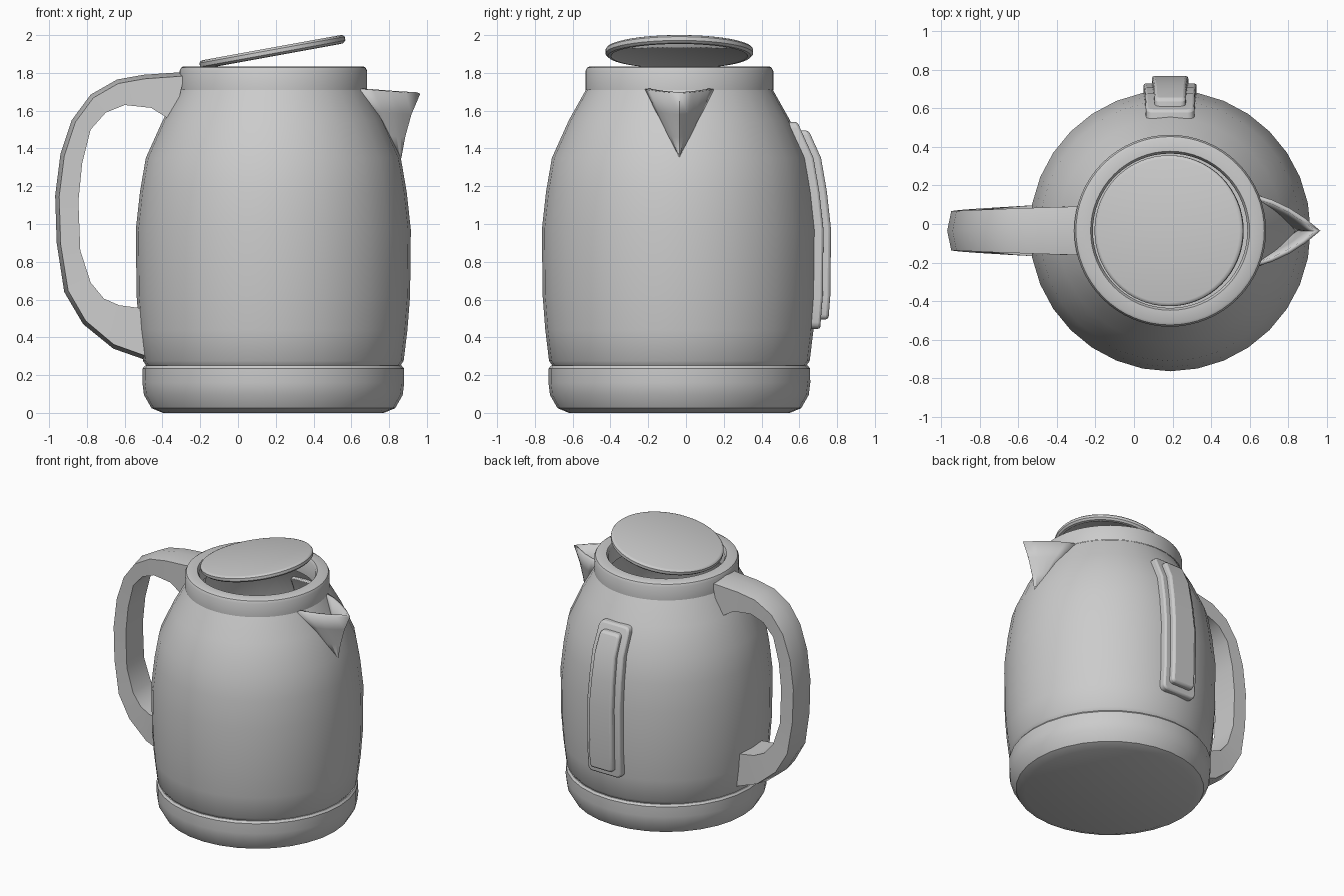
import bpy, bmesh, math
from mathutils import Vector

if "Cube" in bpy.data.objects:
    bpy.data.objects.remove(bpy.data.objects["Cube"])

CX, CY = 0.187, -0.035  # axis of the jug


def finish(name, bm, recalc=True, angle=35):
    bmesh.ops.remove_doubles(bm, verts=bm.verts, dist=1e-5)
    if recalc:
        bmesh.ops.recalc_face_normals(bm, faces=bm.faces)
    me = bpy.data.meshes.new(name)
    bm.to_mesh(me)
    bm.free()
    ob = bpy.data.objects.new(name, me)
    bpy.context.collection.objects.link(ob)
    bpy.ops.object.select_all(action='DESELECT')
    ob.select_set(True)
    bpy.context.view_layer.objects.active = ob
    bpy.ops.object.shade_smooth_by_angle(angle=math.radians(angle))
    return ob


def lathe(name, profile, sides, loc=(CX, CY, 0)):
    bm = bmesh.new()
    vs = [bm.verts.new((r, 0, z)) for r, z in profile]
    es = [bm.edges.new(p) for p in zip(vs, vs[1:])]
    bmesh.ops.spin(bm, geom=vs + es, axis=(0, 0, 1), cent=(0, 0, 0),
                   angle=2 * math.pi, steps=sides, use_merge=True)
    ob = finish(name, bm)
    ob.location = loc
    return ob


def loft(bm, rows, closed=False, caps=False):
    rings = [[bm.verts.new(p) for p in row] for row in rows]
    n = len(rings[0])
    for a, b in zip(rings, rings[1:]):
        for j in range(n if closed else n - 1):
            k = (j + 1) % n
            bm.faces.new((a[j], b[j], b[k], a[k]))
    if caps:
        bm.faces.new(rings[0])
        bm.faces.new(rings[-1])


# Body shell
BODY = [(0.672, 0.25), (0.69, 0.275), (0.71, 0.44), (0.724, 0.62), (0.728, 0.97),
        (0.706, 1.17), (0.675, 1.35), (0.585, 1.55), (0.495, 1.71)]


def radius(z):
    for (r0, z0), (r1, z1) in zip(BODY, BODY[1:]):
        if z <= z1:
            return r0 + (r1 - r0) * (z - z0) / (z1 - z0)
    return BODY[-1][0]


lathe("body", BODY, 32)

# Base, neck rim and tilted lid
lathe("base", [(0, 0.005), (0.585, 0.0), (0.645, 0.025), (0.685, 0.095), (0.693, 0.16),
               (0.692, 0.235), (0.68, 0.25), (0, 0.25)], 32)
lathe("neck_rim", [(0.40, 1.69), (0.40, 1.815), (0.412, 1.835), (0.475, 1.835),
                   (0.488, 1.828), (0.497, 1.81), (0.497, 1.71)], 64)
lid = lathe("lid", [(0, -0.016), (0.35, -0.016), (0.362, -0.024), (0.378, -0.022),
                    (0.391, -0.01), (0.391, 0.01), (0.385, 0.018), (0.373, 0.022),
                    (0, 0.022)], 64, (0.182, CY, 1.912))
lid.rotation_euler.y = math.radians(-10.3)

# Handle: outer and inner outlines joined by a five-sided section
OUTER = [(-0.28, 1.805), (-0.50, 1.79), (-0.64, 1.765), (-0.78, 1.685), (-0.88, 1.55),
         (-0.94, 1.37), (-0.968, 1.15), (-0.96, 0.90), (-0.92, 0.64), (-0.82, 0.47),
         (-0.66, 0.34), (-0.46, 0.27)]
INNER = [(-0.34, 1.54), (-0.46, 1.615), (-0.60, 1.63), (-0.70, 1.59), (-0.78, 1.50),
         (-0.825, 1.32), (-0.845, 1.12), (-0.835, 0.86), (-0.78, 0.69), (-0.71, 0.605),
         (-0.63, 0.57), (-0.48, 0.55)]
WIDTH = [0.126, 0.12, 0.115, 0.11, 0.105, 0.103, 0.102, 0.103, 0.108, 0.115, 0.124, 0.135]
rows = []
for (ox, oz), (ix, iz), w in zip(OUTER, INNER, WIDTH):
    o, i = Vector((ox, CY, oz)), Vector((ix, CY, iz))
    side, wide = o + (i - o).normalized() * 0.022, Vector((0, w, 0))
    rows.append([o, side + wide, i + wide, i - wide, side - wide])
bm = bmesh.new()
loft(bm, rows, closed=True, caps=True)
finish("handle", bm)

# Spout: pointed V, open at the top
rows = []
for t, x, z in [(0, 0.965, 1.69), (0.3, 0.918, 1.58), (0.65, 0.885, 1.46), (0.98, 0.865, 1.35)]:
    w = 0.19 * (1 - t)
    za = z + 0.025 * (1 - t)
    r = radius(za)
    xa = CX + math.sqrt(r * r - w * w) - 0.02
    row = []
    for s in (-1, -0.75, -0.5, -0.25, 0, 0.25, 0.5, 0.75, 1):
        f = abs(s)
        bulge = 0.09 * f * (1 - f) * (1 - t)
        row.append((x + (xa - x) * f + bulge * 0.5, CY + s * w + math.copysign(bulge, s),
                    z + (za - z) * f))
    rows.append(row)
bm = bmesh.new()
loft(bm, rows)
spout = finish("spout", bm, recalc=False)
mod = spout.modifiers.new("wall", 'SOLIDIFY')
mod.thickness, mod.offset = 0.022, -1


# Water gauge on the back: plates that follow the body curve
def plate(name, z0, z1, half, half_top, lift, corner, soft):
    zs = [z0, 0.62, 0.97, 1.17, 1.35, z1]
    rows = []
    for z in zs:
        u = max(0, (z - 0.97) / (z1 - 0.97))
        h = half + (half_top - half) * u
        y = CY + radius(z)
        rows.append([(CX - h, y + lift, z), (CX + h, y + lift, z),
                     (CX + h, y - 0.03, z), (CX - h, y - 0.03, z)])
    bm = bmesh.new()
    loft(bm, rows, closed=True, caps=True)
    # round the four corners
    ends = [e for e in bm.edges
            if abs(e.verts[0].co.x - e.verts[1].co.x) < 1e-4
            and abs(e.verts[0].co.z - e.verts[1].co.z) < 1e-4
            and (abs(e.verts[0].co.z - z0) < 1e-4 or abs(e.verts[0].co.z - z1) < 1e-4)]
    bmesh.ops.bevel(bm, geom=ends, offset=corner, segments=3, profile=0.5, affect='EDGES')
    ob = finish(name, bm)
    b = ob.modifiers.new("soft_edge", 'BEVEL')
    b.width, b.segments, b.angle_limit = soft, 2, math.radians(50)


plate("gauge_frame", 0.445, 1.54, 0.138, 0.125, 0.035, 0.035, 0.012)
plate("gauge_window", 0.495, 1.495, 0.095, 0.08, 0.075, 0.025, 0.015)
